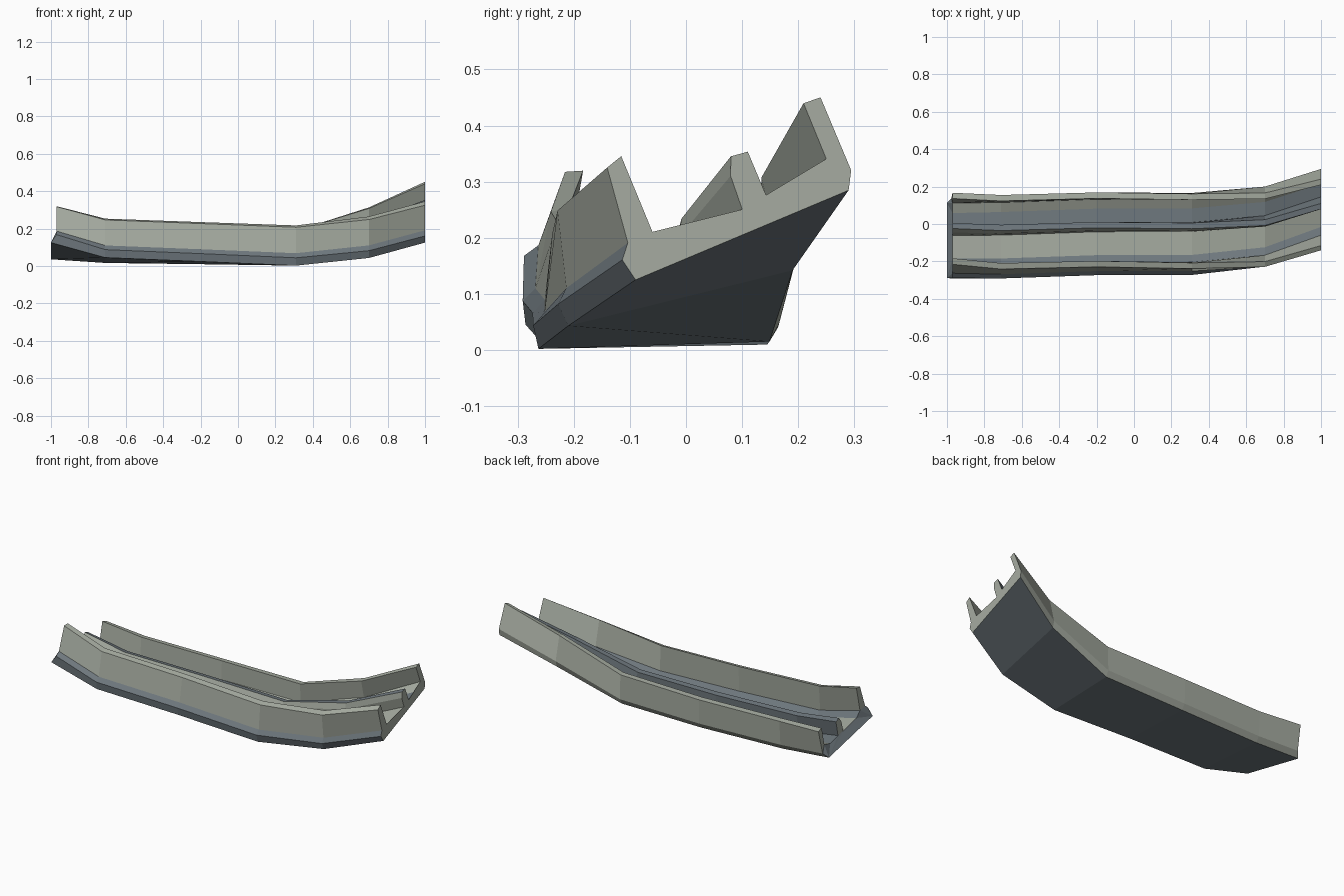
import bpy, bmesh, math

cube = bpy.data.objects.get("Cube")
if cube:
    bpy.data.objects.remove(cube, do_unlink=True)


def make_material(name, rgb):
    mat = bpy.data.materials.new(name)
    mat.use_nodes = True
    color = (*rgb, 1.0)
    mat.diffuse_color = color
    bsdf = next(n for n in mat.node_tree.nodes if n.type == 'BSDF_PRINCIPLED')
    bsdf.inputs["Base Color"].default_value = color
    bsdf.inputs["Roughness"].default_value = 0.8
    return mat


materials = [make_material("pale_stone", (0.38, 0.41, 0.355)),
             make_material("slate_blue", (0.155, 0.185, 0.205))]
STONE, SLATE = 0, 1

# Cross-section (across, up), from the front bottom edge over the top to the back
profile = [
    (0, 0), (-0.008, 0.042), (0.013, 0.066),                 # front curb
    (0.031, 0.204), (0.062, 0.213), (0.061, 0.067),          # front wall
    (0.099, 0.043), (0.224, 0.042),                          # front channel
    (0.228, 0.105), (0.242, 0.137), (0.273, 0.133),          # middle rail
    (0.273, 0.043), (0.348, 0.041), (0.397, 0.067),          # back channel
    (0.398, 0.174), (0.430, 0.172), (0.430, 0.031),          # back wall
    (0.412, 0),
]
count = len(profile)
slate_strips = {0, 1, 5, 9, 10, 11, count - 1}

# Path stations: x, y and z of the front bottom edge, bank angle in degrees
stations = [
    (-1.00, -0.290, 0.125, -12.5),
    (-0.71, -0.286, 0.045, -4),
    (-0.20, -0.267, 0.024, -2),
    (0.31, -0.263, 0.002, 1.8),
    (0.70, -0.210, 0.043, 13.9),
    (1.00, -0.090, 0.125, 22.8),
]

bm = bmesh.new()
rings = []
for x, y, z, bank in stations:
    c, s = math.cos(math.radians(bank)), math.sin(math.radians(bank))
    ring = []
    for u, v in profile:
        # the start of the base slopes back under the walls
        slope = 0.03 * min(1, v / 0.04) if x == -1 else 0
        ring.append(bm.verts.new((x + slope, y + u * c - v * s, z + u * s + v * c)))
    rings.append(ring)

# Long strips of the track
for a, b in zip(rings, rings[1:]):
    for i in range(count):
        j = (i + 1) % count
        face = bm.faces.new((a[i], a[j], b[j], b[i]))
        face.material_index = SLATE if i in slate_strips else STONE

# End caps, split into base, walls and rail
base = [0, 1, 2, 5, 6, 7, 11, 12, 13, 16, 17]
uprights = [range(2, 6), range(7, 12), range(13, 17)]
for ring, base_color in ((rings[0], SLATE), (rings[-1], STONE)):
    bm.faces.new([ring[i] for i in base]).material_index = base_color
    for part in uprights:
        bm.faces.new([ring[i] for i in part]).material_index = STONE

bmesh.ops.triangulate(bm, faces=[f for f in bm.faces if len(f.verts) > 4])
bmesh.ops.recalc_face_normals(bm, faces=bm.faces)
mesh = bpy.data.meshes.new("banked_track")
bm.to_mesh(mesh)
bm.free()
for mat in materials:
    mesh.materials.append(mat)
track = bpy.data.objects.new("banked_track", mesh)
bpy.context.scene.collection.objects.link(track)
